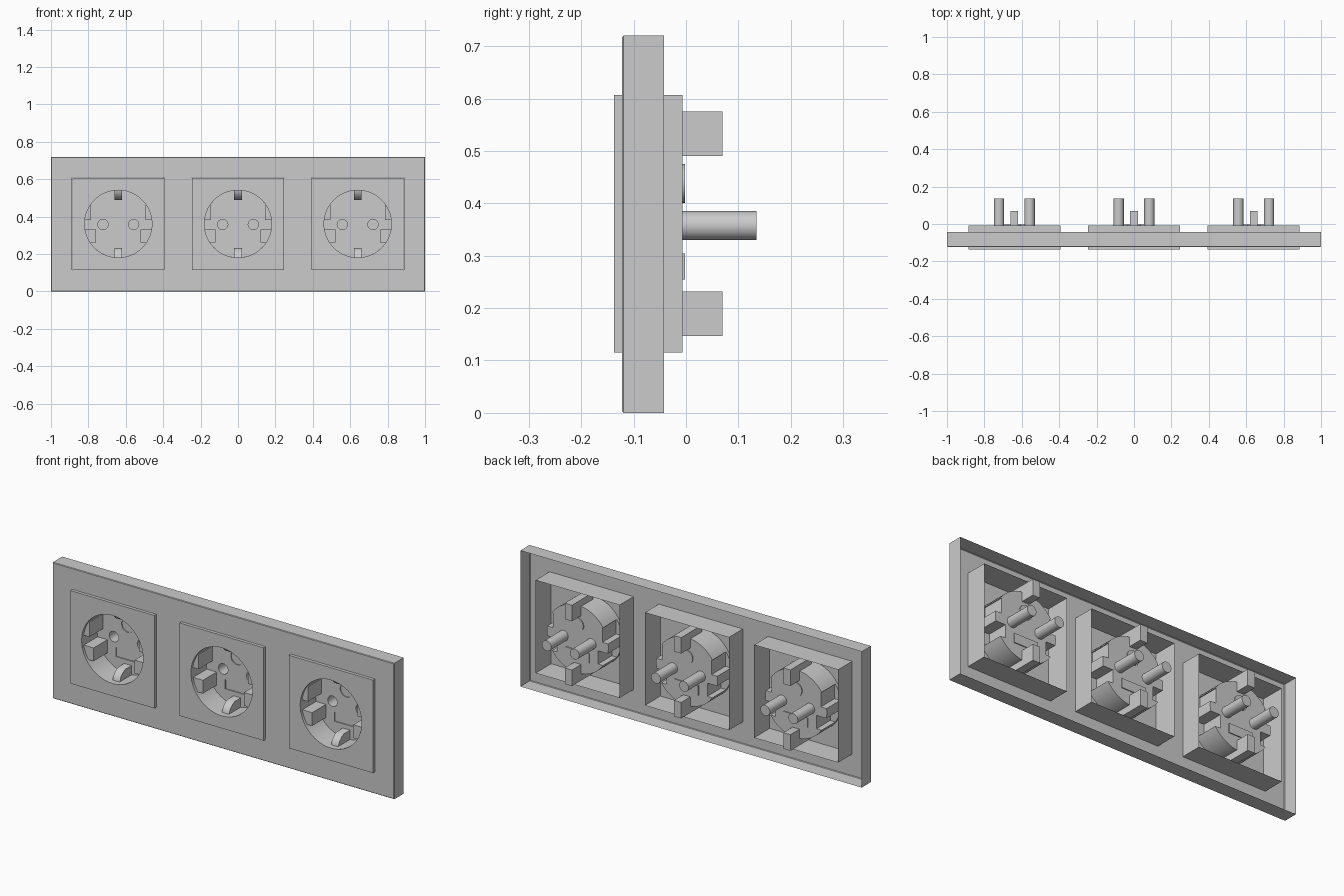
import bpy, bmesh, math

if "Cube" in bpy.data.objects:
    bpy.data.objects.remove(bpy.data.objects["Cube"])

CZ = 0.361                      # height of the socket centres
CENTRES = (-0.64, 0.0, 0.64)
R = 0.18                        # cup radius
FRONT, BACK = -0.137, -0.007    # front and floor depth of the inserts


def rect(x0, x1, z0, z1):
    return [(x0, z0), (x1, z0), (x1, z1), (x0, z1)]


def circle(x, z, r, n=32):
    return [(x + r * math.cos(2 * math.pi * i / n), z + r * math.sin(2 * math.pi * i / n)) for i in range(n)]


def ring(bm, pts, y):
    vs = [bm.verts.new((x, y, z)) for x, z in pts]
    for a, b in zip(vs, vs[1:] + vs[:1]):
        bm.edges.new((a, b))
    return vs


def loft(bm, sections):
    """Bridge a list of (points, y) loops; returns the loops."""
    rings = [ring(bm, p, y) for p, y in sections]
    for a, b in zip(rings, rings[1:]):
        for i in range(len(a)):
            j = (i + 1) % len(a)
            bm.faces.new((a[i], a[j], b[j], b[i]))
    return rings


def fill_at(bm, y):
    """Fill the open loops at one depth, keeping inner loops as holes."""
    edges = [e for e in bm.edges if len(e.link_faces) < 2
             and all(abs(v.co.y - y) < 1e-5 for v in e.verts)]
    bmesh.ops.triangle_fill(bm, use_beauty=True, use_dissolve=False, edges=edges, normal=(0, -1, 0))


def finish(bm, name, xs):
    bmesh.ops.recalc_face_normals(bm, faces=bm.faces[:])
    me = bpy.data.meshes.new(name)
    bm.to_mesh(me)
    bm.free()
    for x in xs:
        ob = bpy.data.objects.new(name, me)
        ob.location.x = x
        bpy.context.collection.objects.link(ob)
    bpy.ops.object.select_all(action='DESELECT')
    ob.select_set(True)
    bpy.context.view_layer.objects.active = ob
    bpy.ops.object.shade_smooth_by_angle(angle=math.radians(30))


# Outer frame: thin shell open at the back, with three square openings
bm = bmesh.new()
b = 0.003
loft(bm, [(rect(-1, 1, 0, 0.72), -0.042), (rect(-1, 1, 0, 0.72), -0.122 + b),
          (rect(-1 + b, 1 - b, b, 0.72 - b), -0.122)])
for cx in CENTRES:
    ring(bm, rect(cx - 0.247, cx + 0.247, CZ - 0.247, CZ + 0.247), -0.122)
fill_at(bm, -0.122)
finish(bm, "frame", [0])

# Square cover plates: hollow boxes with a round opening
bm = bmesh.new()
h = 0.246
loft(bm, [(rect(-h, h, CZ - h, CZ + h), BACK), (rect(-h, h, CZ - h, CZ + h), FRONT)])
ring(bm, circle(0, CZ, R, 64), FRONT)
fill_at(bm, FRONT)
finish(bm, "cover_plate", CENTRES)

# Cup outline: (circle point, ribbed point) pairs, right half then mirrored
half = []


def arc(z0, z1, n):
    a0, a1 = math.asin(z0 / R), math.asin(z1 / R)
    for i in range(n + 1):
        a = a0 + (a1 - a0) * i / n
        p = (R * math.cos(a), R * math.sin(a))
        half.append((p, p))


def rib(z0, z1, chord, n=5):
    for i in range(n + 1):
        z = z0 + (z1 - z0) * i / n
        half.append(((math.sqrt(R * R - z * z), z), (chord, z)))


arc(-R, -0.10, 11)
rib(-0.10, -0.03, 0.12)
arc(-0.03, 0.022, 4)
rib(0.022, 0.10, 0.145)
arc(0.10, R, 11)
pairs = half + [tuple((-x, z) for x, z in p) for p in reversed(half[1:-1])]
plain = [(p[0][0], p[0][1] + CZ) for p in pairs]
ribbed = [(p[1][0], p[1][1] + CZ) for p in pairs]

# Socket cup: round lip, ribbed wall, floor with pin sleeves and shallow recesses
bm = bmesh.new()
loft(bm, [(plain, FRONT), (plain, -0.122), (ribbed, -0.122), (ribbed, BACK)])
bmesh.ops.remove_doubles(bm, verts=bm.verts[:], dist=1e-5)
wells = [(circle(s * 0.082, 0.3575, 0.0275), 0.135) for s in (-1, 1)]
wells += [(circle(0, 0.438, 0.037), -0.002), (rect(-0.07, 0.07, 0.255, 0.304), -0.002)]
for pts, end in wells:
    bm.faces.new(loft(bm, [(pts, BACK), (pts, end)])[-1])
fill_at(bm, BACK)
finish(bm, "socket_cup", CENTRES)

# Earth contacts: sloped-nose bars through the top and bottom of the cup wall
profile = [(0.07, 0.129), (0.07, 0.214), (-0.105, 0.214), (-0.105, 0.178),
           (-0.095, 0.155), (-0.075, 0.136), (-0.055, 0.129)]
for s, name in ((1, "top_contact"), (-1, "bottom_contact")):
    bm = bmesh.new()
    ends = [[bm.verts.new((x, y, CZ + s * z)) for y, z in profile] for x in (-0.021, 0.021)]
    for e in ends:
        bm.faces.new(e)
    for i in range(len(profile)):
        j = (i + 1) % len(profile)
        bm.faces.new((ends[0][i], ends[0][j], ends[1][j], ends[1][i]))
    finish(bm, name, CENTRES)
